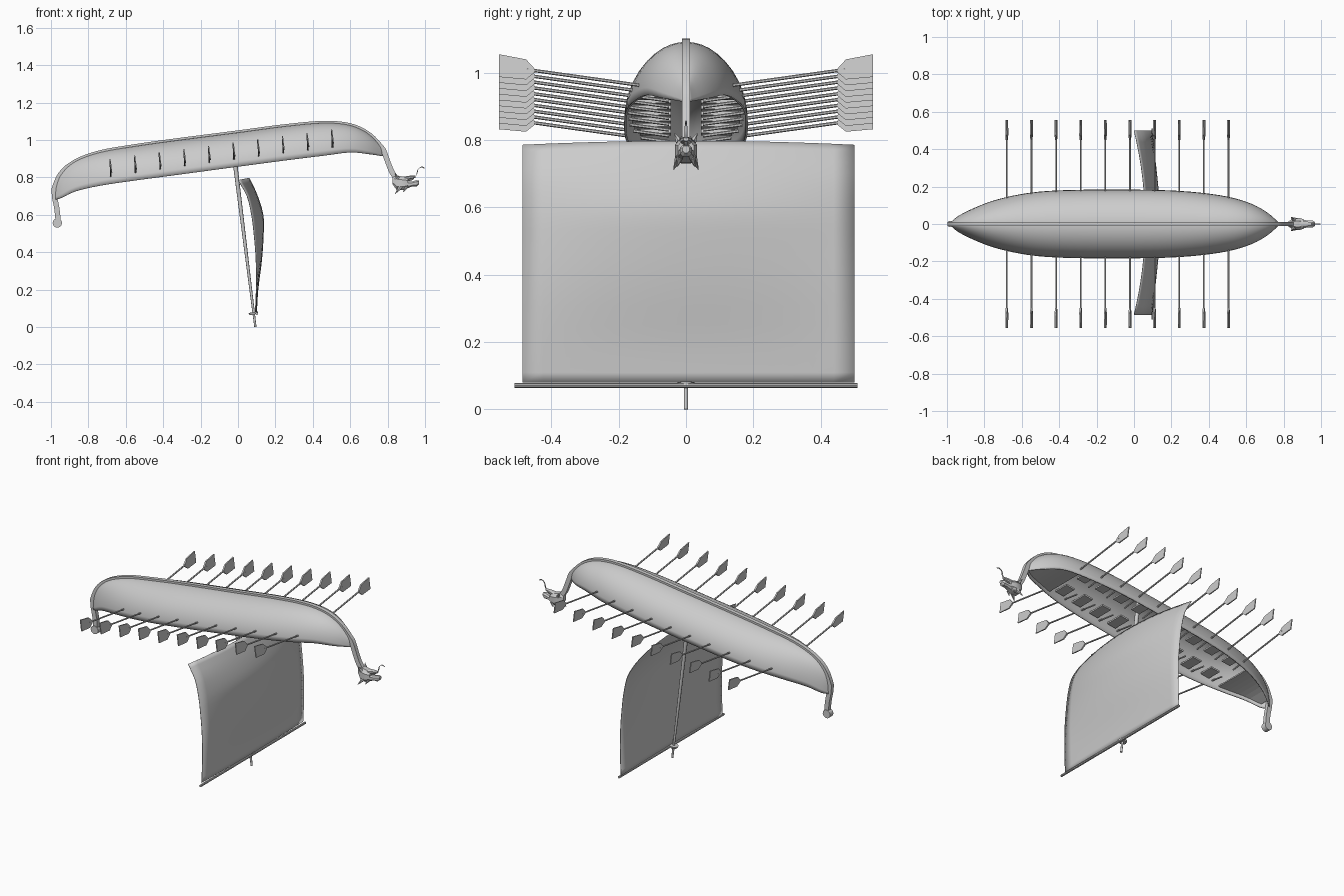
import bpy, bmesh, math
from mathutils import Vector, Matrix

if "Cube" in bpy.data.objects:
    bpy.data.objects.remove(bpy.data.objects["Cube"])

grey = bpy.data.materials.new("plain grey")
grey.use_nodes = True
COL = (0.6, 0.6, 0.6, 1)
grey.diffuse_color = COL
grey.node_tree.nodes["Principled BSDF"].inputs["Base Color"].default_value = COL
TILT = 0.131          # rise of the overturned ship towards the bow


def finish(name, bm, smooth=None):
    bmesh.ops.recalc_face_normals(bm, faces=bm.faces)
    me = bpy.data.meshes.new(name)
    bm.to_mesh(me)
    bm.free()
    me.materials.append(grey)
    ob = bpy.data.objects.new(name, me)
    bpy.context.collection.objects.link(ob)
    if smooth:
        bpy.ops.object.select_all(action='DESELECT')
        ob.select_set(True)
        bpy.context.view_layer.objects.active = ob
        bpy.ops.object.shade_smooth_by_angle(angle=math.radians(smooth))
    return ob


def loft(bm, rings, closed=True, caps=True):
    vs = [[bm.verts.new(p) for p in r] for r in rings]
    n = len(vs[0])
    for a, b in zip(vs, vs[1:]):
        for i in range(n if closed else n - 1):
            j = (i + 1) % n
            bm.faces.new((a[i], a[j], b[j], b[i]))
    if closed and caps:
        bm.faces.new(vs[0])
        bm.faces.new(vs[-1])


def rod(bm, a, b, r1, r2, seg=8):
    a, b = Vector(a), Vector(b)
    rot = (b - a).to_track_quat('Z', 'Y').to_matrix().to_4x4()
    bmesh.ops.create_cone(bm, cap_ends=True, segments=seg, radius1=r1, radius2=r2,
                          depth=(b - a).length, matrix=Matrix.Translation((a + b) / 2) @ rot)


def box(bm, c, s, rot=0.0):
    m = Matrix.Translation(c) @ Matrix.Rotation(rot, 4, 'Y') @ Matrix.Diagonal((*s, 1))
    bmesh.ops.create_cube(bm, size=1, matrix=m)


def smooth_rows(rows, n=4):
    # Catmull-Rom refinement of a short table
    out = []
    for i in range(len(rows) - 1):
        p = [rows[max(0, min(len(rows) - 1, i + k))] for k in (-1, 0, 1, 2)]
        for s in range(n):
            t = s / n
            out.append(tuple(0.5 * (2 * b + (c - a) * t + (2 * a - 5 * b + 4 * c - d) * t * t
                                    + (3 * b - a - 3 * c + d) * t ** 3) for a, b, c, d in zip(*p)))
    return out + [rows[-1]]


# Hull stations: x, keel height, gunwale height, half width
ROWS = [(-.98, .735, .68, .003), (-.945, .815, .69, .035), (-.87, .882, .725, .075),
        (-.74, .93, .755, .125), (-.56, .962, .782, .163), (-.35, .992, .81, .178),
        (0, 1.037, .857, .18), (.25, 1.07, .89, .173), (.46, 1.088, .916, .15),
        (.6, 1.075, .933, .115), (.7, 1.028, .924, .066), (.775, .95, .913, .003)]
FINE = smooth_rows(ROWS)


def station(x):
    for a, b in zip(FINE, FINE[1:]):
        if a[0] <= x <= b[0]:
            t = (x - a[0]) / (b[0] - a[0])
            return [p + (q - p) * t for p, q in zip(a, b)]


bm = bmesh.new()
loft(bm, [[(x, w * math.cos(math.pi * i / 20), g + (k - g) * math.sin(math.pi * i / 20))
           for i in range(21)] for x, k, g, w in FINE], closed=False)
hull = finish("hull", bm, 40)
m = hull.modifiers.new("thickness", 'SOLIDIFY')
m.thickness, m.offset = 0.007, 0

# Keel strip running from the curled stern post to the neck
path = smooth_rows([(-.962, .57), (-.968, .63), (-.98, .69)], 3)
path += [(r[0] - (.004 if r[0] < -.9 else 0), r[1]) for r in FINE]
path += smooth_rows([(.785, .928), (.80, .885), (.825, .825), (.865, .77)], 3)
rings = []
for i, p in enumerate(path):
    a, b = path[max(0, i - 1)], path[min(len(path) - 1, i + 1)]
    d = Vector((b[0] - a[0], 0, b[1] - a[1])).normalized()
    nrm = Vector((-d.z, 0, d.x)) * 0.014
    c = Vector((p[0], 0, p[1]))
    side = Vector((0, 0.012, 0))
    rings.append([c + nrm + side, c + nrm - side, c - nrm - side, c - nrm + side])
bm = bmesh.new()
loft(bm, rings)
finish("keel_strip", bm, 35)
bm = bmesh.new()
rod(bm, (-.966, -.016, .556), (-.966, .016, .556), .025, .025, 16)
finish("stern_curl", bm, 40)

# End decks, fitted inside the hull
for name, x0, x1 in (("bow_deck", .5, .755), ("stern_deck", -.95, -.72)):
    bm = bmesh.new()
    rings = []
    for i in range(9):
        x, k, g, w = station(x0 + (x1 - x0) * i / 8)
        z, h = g + .02, max(.003, w * .97 - .002)
        rings.append([(x, -h, z), (x, h, z), (x, h, z + .008), (x, -h, z + .008)])
    loft(bm, rings)
    finish(name, bm)

# Oars and benches, ten pairs
ang = math.atan(TILT)
oars, benches = bmesh.new(), bmesh.new()
for i in range(10):
    x = -.68 + i * .1317
    zb = .86 + (x + .68) * TILT
    for s in (1, -1):
        def at(y):
            return (x, s * y, zb + (y - .515) * .14)
        rod(oars, at(.05), at(.475), .005, .005, 6)
        rings = []
        for y, h, t in ((.45, .006, .005), (.475, .03, .004), (.555, .034, .003)):
            c = Vector(at(y))
            up = Vector((-math.sin(ang), 0, math.cos(ang))) * h
            sd = Vector((t, 0, 0))
            rings.append([c + up + sd, c + up - sd, c - up - sd, c - up + sd])
        loft(oars, rings)
        bx = x + .05
        if -.7 < bx < .48:
            _, k, g, w = station(bx)
            out = w * .9
            box(benches, (bx, s * (.045 + out) / 2, g + .05), (.06, out - .045, .01), -ang)
finish("oars", oars, 30)
finish("benches", benches)

# Mast, yard and lookout platform
base, tip = Vector((-.035, 0, 1.03)), Vector((.093, 0, 0))
bm = bmesh.new()
rod(bm, base, tip, .013, .006, 10)
finish("mast", bm, 40)
bm = bmesh.new()
rod(bm, (.1, -.51, .071), (.1, .51, .071), .007, .007)
finish("yard", bm, 40)
bm = bmesh.new()
rod(bm, (.082, 0, .079), (.084, 0, .067), .026, .022, 12)
finish("lookout_platform", bm, 40)

# Billowed sail: height, edge x, middle x
SAIL = smooth_rows([(.08, .092, .1), (.2, .097, .107), (.36, .096, .127), (.5, .085, .136),
                    (.6, .072, .134), (.7, .048, .102), (.785, 0, .06)], 3)
bm = bmesh.new()
rings = []
for z, e, mid in SAIL:
    row = []
    for j in range(17):
        t = j / 8 - 1
        lift = .012 * (1 - t * t) * max(0, (z - .6) / .185)
        row.append((e + (mid - e) * (1 - t * t), .007 + .493 * t, z + lift))
    rings.append(row)
loft(bm, rings, closed=False)
sail = finish("sail", bm, 60)
m = sail.modifiers.new("thickness", 'SOLIDIFY')
m.thickness, m.offset = 0.003, 0

# Overturned beast figurehead: skull and two open jaws as faceted lofts
def block(bm, secs):
    loft(bm, [[(x, y * h, z + q * v) for y, q in
               ((1, .5), (.5, 1), (-.5, 1), (-1, .5), (-1, -.5), (-.5, -1), (.5, -1), (1, -.5))]
              for x, z, h, v in secs])


bm = bmesh.new()
block(bm, [(.825, .785, .014, .02), (.85, .77, .028, .04), (.885, .768, .032, .036), (.91, .77, .024, .026)])
block(bm, [(.895, .757, .025, .02), (.93, .764, .018, .013), (.955, .768, .018, .017), (.968, .772, .01, .01)])
block(bm, [(.885, .79, .02, .014), (.92, .8, .014, .009), (.95, .803, .008, .006)])
for s in (1, -1):
    rod(bm, (.87, s * .02, .75), (.84, s * .037, .712), .013, .001, 6)     # ears
    rod(bm, (.9, s * .018, .748), (.885, s * .026, .722), .01, .002, 6)    # brows
    rod(bm, (.855, s * .02, .795), (.84, s * .034, .82), .011, .001, 6)    # cheek spikes
finish("figurehead", bm, 25)

# Curling tongue
pts = smooth_rows([(.9, .785), (.935, .79), (.955, .815), (.962, .842), (.98, .855), (.997, .85)], 3)
bm = bmesh.new()
loft(bm, [[(x + r * math.cos(a) * .7, r * math.sin(a), z + r * math.cos(a))
           for a in (k * math.pi / 3 for k in range(6))]
          for x, z, r in ((p[0], p[1], .007 - .005 * i / len(pts)) for i, p in enumerate(pts))])
finish("tongue", bm, 50)
